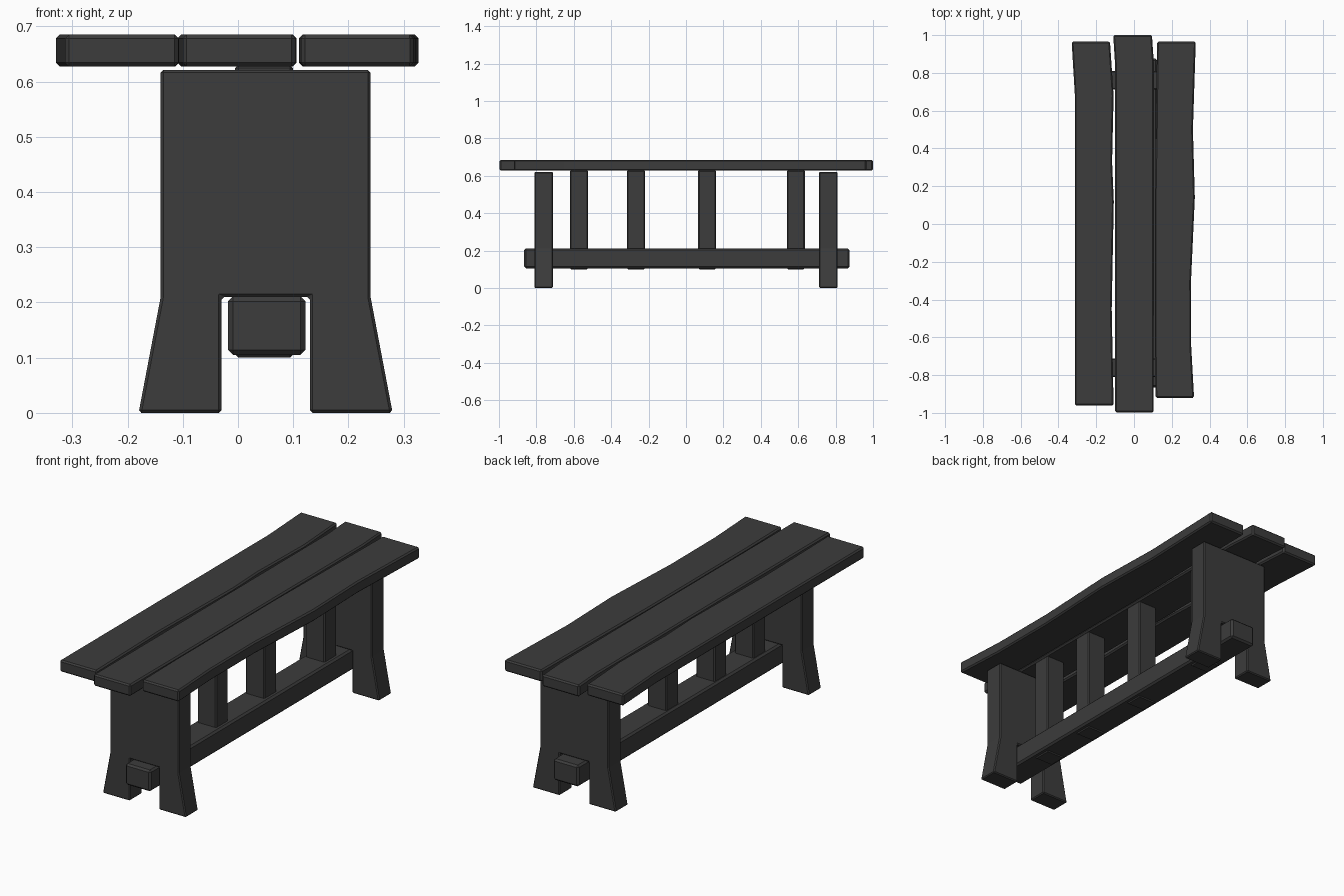
import bpy, bmesh
from mathutils import Vector

if "Cube" in bpy.data.objects:
    bpy.data.objects.remove(bpy.data.objects["Cube"])

dark = bpy.data.materials.new("dark_wood")
dark.diffuse_color = (0.045, 0.045, 0.045, 1)
dark.use_nodes = True
dark.node_tree.nodes["Principled BSDF"].inputs["Base Color"].default_value = dark.diffuse_color


def prism(name, outline, extrude, bevel):
    """Extrude a closed 3D outline along a vector and chamfer its edges."""
    bm = bmesh.new()
    face = bm.faces.new([bm.verts.new(p) for p in outline])
    new = bmesh.ops.extrude_face_region(bm, geom=[face])["geom"]
    moved = [v for v in new if isinstance(v, bmesh.types.BMVert)]
    bmesh.ops.translate(bm, verts=moved, vec=Vector(extrude))
    bmesh.ops.recalc_face_normals(bm, faces=bm.faces)
    mesh = bpy.data.meshes.new(name)
    bm.to_mesh(mesh)
    bm.free()
    mesh.materials.append(dark)
    obj = bpy.data.objects.new(name, mesh)
    bpy.context.collection.objects.link(obj)
    mod = obj.modifiers.new("chamfer", "BEVEL")
    mod.width = bevel
    mod.segments = 1
    mod.limit_method = "ANGLE"
    return obj


def box(name, x, y, z, bevel):
    outline = [(x[0], y[0], z[0]), (x[1], y[0], z[0]), (x[1], y[1], z[0]), (x[0], y[1], z[0])]
    return prism(name, outline, (0, 0, z[1] - z[0]), bevel)


# Seat planks: each row is (y, left x, right x) along a slightly warped board
planks = {
    "seat_plank_left": [(-0.96, -0.313, -0.108), (-0.45, -0.313, -0.118), (0.12, -0.313, -0.107),
                        (0.33, -0.313, -0.116), (0.68, -0.313, -0.108), (0.965, -0.33, -0.127)],
    "seat_plank_middle": [(-0.997, -0.1, 0.104), (0.84, -0.1, 0.106), (1.0, -0.11, 0.095)],
    "seat_plank_right": [(-0.92, 0.114, 0.318), (-0.65, 0.11, 0.303), (-0.3, 0.11, 0.302),
                         (0.14, 0.11, 0.322), (0.5, 0.116, 0.312), (0.965, 0.122, 0.327)],
}
for name, rows in planks.items():
    outline = [(r, y, 0.627) for y, l, r in rows] + [(l, y, 0.627) for y, l, r in reversed(rows)]
    prism(name, outline, (0, 0, 0.058), 0.007)

# Slab legs with flared feet and a notch for the stretcher
half = [(0.19, 0.621), (0.19, 0.21), (0.23, 0.002), (0.08, 0.002), (0.08, 0.21)]
half = [(x, 0 if z < 0.01 else z) for x, z in half]
profile = half + [(-x, z) for x, z in reversed(half)]
for name, y in (("front_leg", -0.81), ("back_leg", 0.712)):
    prism(name, [(x + 0.05, y, z) for x, z in profile], (0, 0.098, 0), 0.005)

# Long stretcher running through both leg notches
box("stretcher", (-0.018, 0.122), (-0.865, 0.875), (0.105, 0.211), 0.009)

# Unevenly spaced posts between stretcher and seat
for i, y in enumerate((-0.572, -0.267, 0.113, 0.587)):
    box(f"post_{i + 1}", (-0.005, 0.1), (y - 0.048, y + 0.048), (0.1, 0.63), 0.006)
